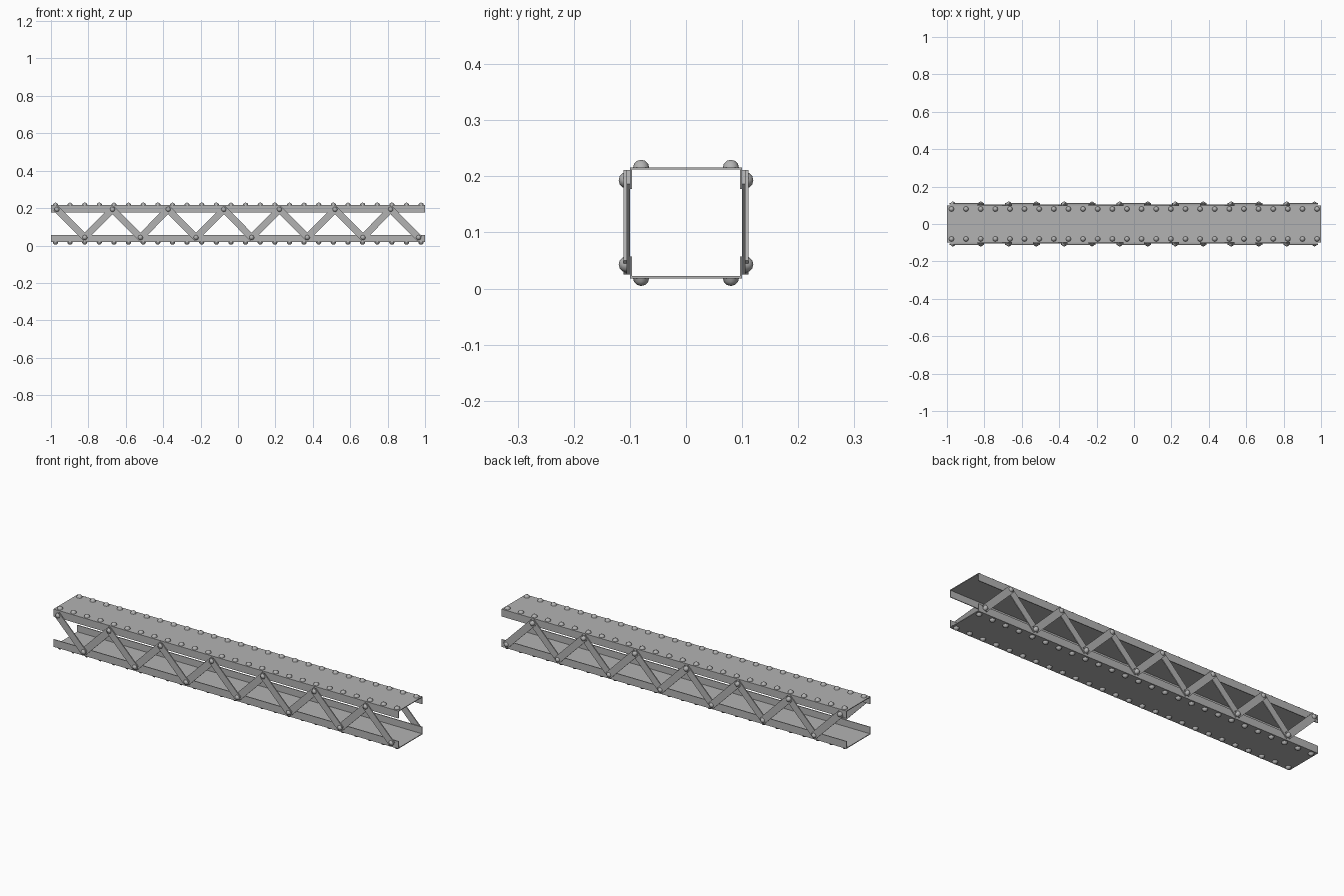
import bpy, bmesh, math
from mathutils import Matrix, Vector

cube = bpy.data.objects.get("Cube")
if cube:
    bpy.data.objects.remove(cube, do_unlink=True)


def material(name, rgb):
    m = bpy.data.materials.new(name)
    m.use_nodes = True
    m.diffuse_color = (*rgb, 1)
    m.node_tree.nodes["Principled BSDF"].inputs["Base Color"].default_value = (*rgb, 1)
    return m


steel = material("steel grey", (0.45, 0.45, 0.45))


def finish(name, bm, smooth=False):
    bmesh.ops.recalc_face_normals(bm, faces=bm.faces)
    mesh = bpy.data.meshes.new(name)
    bm.to_mesh(mesh)
    bm.free()
    mesh.materials.append(steel)
    obj = bpy.data.objects.new(name, mesh)
    bpy.context.collection.objects.link(obj)
    if smooth:
        mesh.shade_smooth()
    return obj


def add_box(bm, matrix, size):
    bmesh.ops.create_cube(bm, size=1, matrix=matrix @ Matrix.Diagonal((*size, 1)))


def add_rivet(bm, pos, direction, radius=0.0145):
    # Low-poly dome, open towards the plate
    dome = bmesh.new()
    bmesh.ops.create_uvsphere(dome, u_segments=8, v_segments=6, radius=radius)
    bmesh.ops.delete(dome, geom=[v for v in dome.verts if v.co.z < -0.001], context='VERTS')
    turn = Vector((0, 0, 1)).rotation_difference(Vector(direction)).to_matrix().to_4x4()
    dome.transform(Matrix.Translation(pos) @ turn)
    temp = bpy.data.meshes.new("dome_temp")
    dome.to_mesh(temp)
    dome.free()
    bm.from_mesh(temp)
    bpy.data.meshes.remove(temp)


# Channels: U-shaped profile swept along x
def channel(name, z_outer, up):
    t, half, depth = 0.004, 0.1, 0.039
    profile = [(-half, depth), (-half, 0), (half, 0), (half, depth),
               (half - t, depth), (half - t, t), (t - half, t), (t - half, depth)]
    bm = bmesh.new()
    face = bm.faces.new([bm.verts.new((-1, y, z_outer + up * d)) for y, d in profile])
    new = bmesh.ops.extrude_face_region(bm, geom=[face])["geom"]
    bmesh.ops.translate(bm, vec=(2, 0, 0), verts=[v for v in new if isinstance(v, bmesh.types.BMVert)])
    finish(name, bm)


TOP, BOTTOM = 0.216, 0.018
channel("top_channel", TOP, -1)
channel("bottom_channel", BOTTOM, 1)

# Rows of rivets on the channel faces
for name, z, up in (("top_rivets", TOP, 1), ("bottom_rivets", BOTTOM, -1)):
    bm = bmesh.new()
    for i in range(26):
        for y in (-0.08, 0.08):
            add_rivet(bm, (-0.976 + i * 0.0782, y, z - up * 0.001), (0, 0, up))
    finish(name, bm, True)

# Zigzag lattice and its joint rivets on both sides
joints = [Vector((-0.968 + i * 0.1487, 0, 0.043 if i % 2 else 0.193)) for i in range(14)]
for label, side in (("front", -1), ("back", 1)):
    bars, rivets = bmesh.new(), bmesh.new()
    for i, (a, b) in enumerate(zip(joints, joints[1:])):
        d = b - a
        y = side * (0.1083 if i % 2 == 0 else 0.1028)
        place = Matrix.Translation((a + b) / 2 + Vector((0, y, 0)))
        turn = Matrix.Rotation(-math.atan2(d.z, d.x), 4, 'Y')
        add_box(bars, place @ turn, (d.length + 0.016, 0.0055, 0.036))
    for j in joints:
        add_rivet(rivets, j + Vector((0, side * 0.1055, 0)), (0, side, 0))
    finish(label + "_lattice_bars", bars)
    finish(label + "_lattice_rivets", rivets, True)
